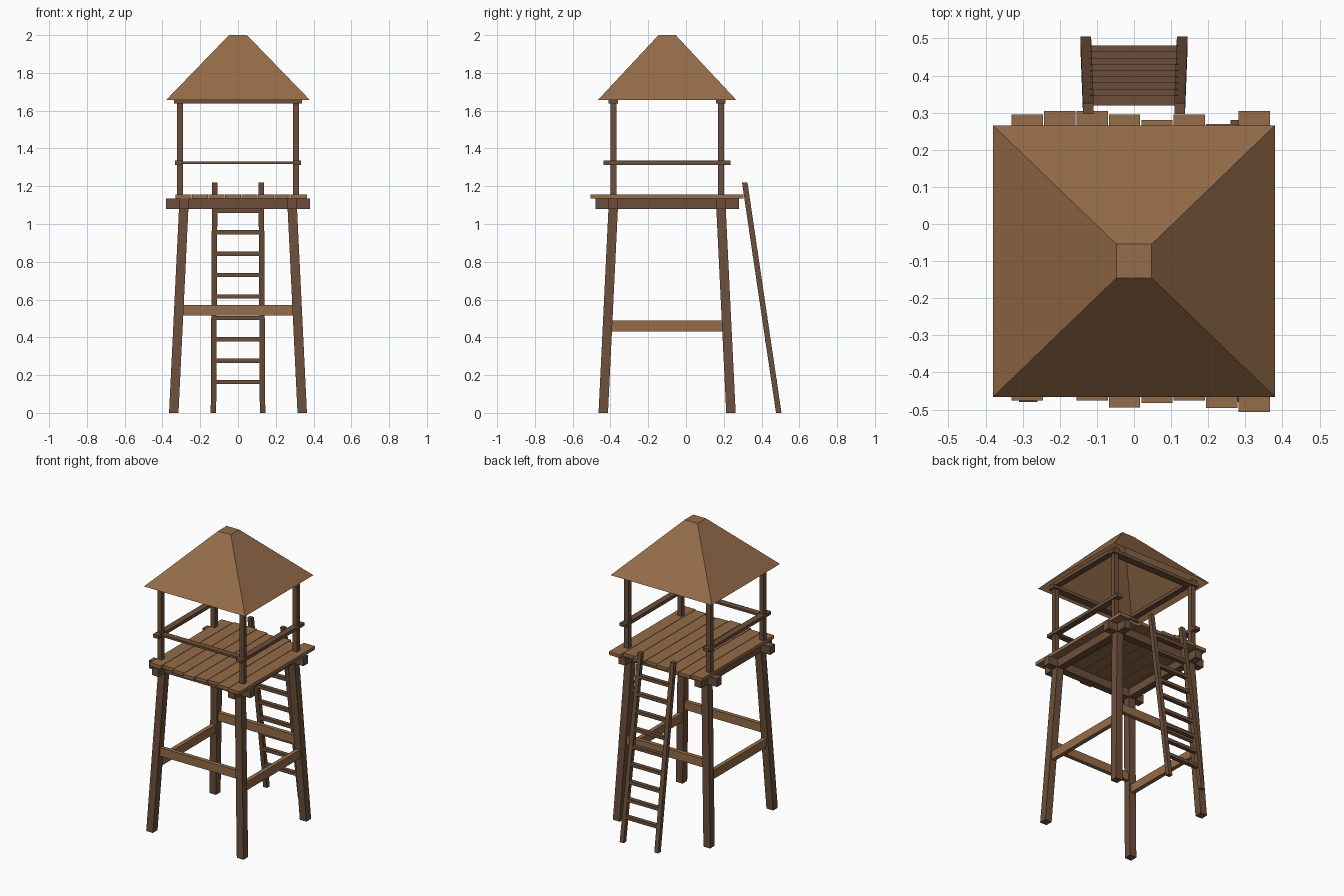
import bpy, bmesh

if "Cube" in bpy.data.objects:
    bpy.data.objects.remove(bpy.data.objects["Cube"])

CY = -0.1  # tower centre in y


def material(name, rgb):
    m = bpy.data.materials.new(name)
    m.diffuse_color = (*rgb, 1)
    m.use_nodes = True
    m.node_tree.nodes["Principled BSDF"].inputs["Base Color"].default_value = m.diffuse_color
    return m


DARK = material("dark_wood", (0.148, 0.078, 0.043))
LIGHT = material("light_wood", (0.30, 0.15, 0.066))


def strut(name, a, b, sa, sb=None, mat=DARK, bottom=True):
    """Four-sided prism with level ends, from centre a up to centre b."""
    sb = sb or sa
    bm = bmesh.new()
    rings = []
    for (x, y, z), (w, d) in ((a, sa), (b, sb)):
        rings.append([bm.verts.new((x + i * w / 2, y + j * d / 2, z))
                      for i, j in ((-1, -1), (1, -1), (1, 1), (-1, 1))])
    lo, hi = rings
    for k in range(4):
        n = (k + 1) % 4
        bm.faces.new((lo[k], lo[n], hi[n], hi[k]))
    bm.faces.new(hi)
    if bottom:
        bm.faces.new(lo[::-1])
    me = bpy.data.meshes.new(name)
    bm.to_mesh(me)
    bm.free()
    me.materials.append(mat)
    ob = bpy.data.objects.new(name, me)
    bpy.context.collection.objects.link(ob)
    return ob


def box(name, x0, x1, y0, y1, z0, z1, mat=DARK):
    x, y, s = (x0 + x1) / 2, (y0 + y1) / 2, (x1 - x0, y1 - y0)
    return strut(name, (x, y, z0), (x, y, z1), s, mat=mat)


# Splayed legs and upright roof posts
for sx in (-1, 1):
    for sy in (-1, 1):
        strut("leg", (sx * 0.34, CY + sy * 0.338, 0),
              (sx * 0.285, CY + sy * 0.283, 1.133), (0.05, 0.05))
        px, py = sx * 0.308, CY + sy * 0.285
        box("roof_post", px - 0.016, px + 0.016, py - 0.016, py + 0.016, 1.13, 1.65)

# Paired beams, braces and roof plates
for s in (-1, 1):
    y, x = CY + s * 0.285, s * 0.285
    box("deck_beam_across", -0.38, 0.38, y - 0.025, y + 0.025, 1.08, 1.135)
    box("deck_beam_along", x - 0.025, x + 0.025, CY - 0.38, CY + 0.38, 1.08, 1.135)
    y, x = CY + s * 0.312, s * 0.318
    box("brace_across", -0.305, 0.305, y - 0.014, y + 0.014, 0.515, 0.572, LIGHT)
    box("brace_along", x - 0.014, x + 0.014, CY - 0.305, CY + 0.305, 0.43, 0.488, LIGHT)
    y, x = CY + s * 0.285, s * 0.308
    box("roof_plate_across", -0.34, 0.34, y - 0.025, y + 0.025, 1.637, 1.659)
    box("roof_plate_along", x - 0.02, x + 0.02, CY - 0.31, CY + 0.31, 1.657, 1.68)
    x = s * 0.312
    box("side_rail", x - 0.021, x + 0.021, CY - 0.338, CY + 0.335, 1.313, 1.335)
box("front_rail", -0.333, 0.333, CY - 0.307, CY - 0.265, 1.317, 1.331)

# Uneven deck planks
ends = [(-0.475, 0.295), (-0.46, 0.305), (-0.475, 0.305), (-0.495, 0.295),
        (-0.483, 0.28), (-0.475, 0.295), (-0.496, 0.27), (-0.506, 0.305)]
for i, (y0, y1) in enumerate(ends):
    x = -0.33 + i * 0.0874
    box("deck_plank", x, x + 0.0845, y0, y1, 1.135, 1.157, LIGHT)

# Leaning ladder at the back
for s in (-1, 1):
    strut("ladder_rail", (s * 0.13, 0.491, 0), (s * 0.123, 0.311, 1.22), (0.029, 0.029))
for i in range(9):
    z = 0.163 + i * 0.1133
    y = 0.491 - 0.18 * z / 1.22
    box("ladder_rung", -0.118, 0.118, y - 0.014, y + 0.014, z - 0.011, z + 0.011)

# Hollow pyramid roof with a small flat top
strut("roof", (0, CY, 1.657), (0, CY, 2.0), (0.76, 0.732), (0.095, 0.091), LIGHT, bottom=False)
